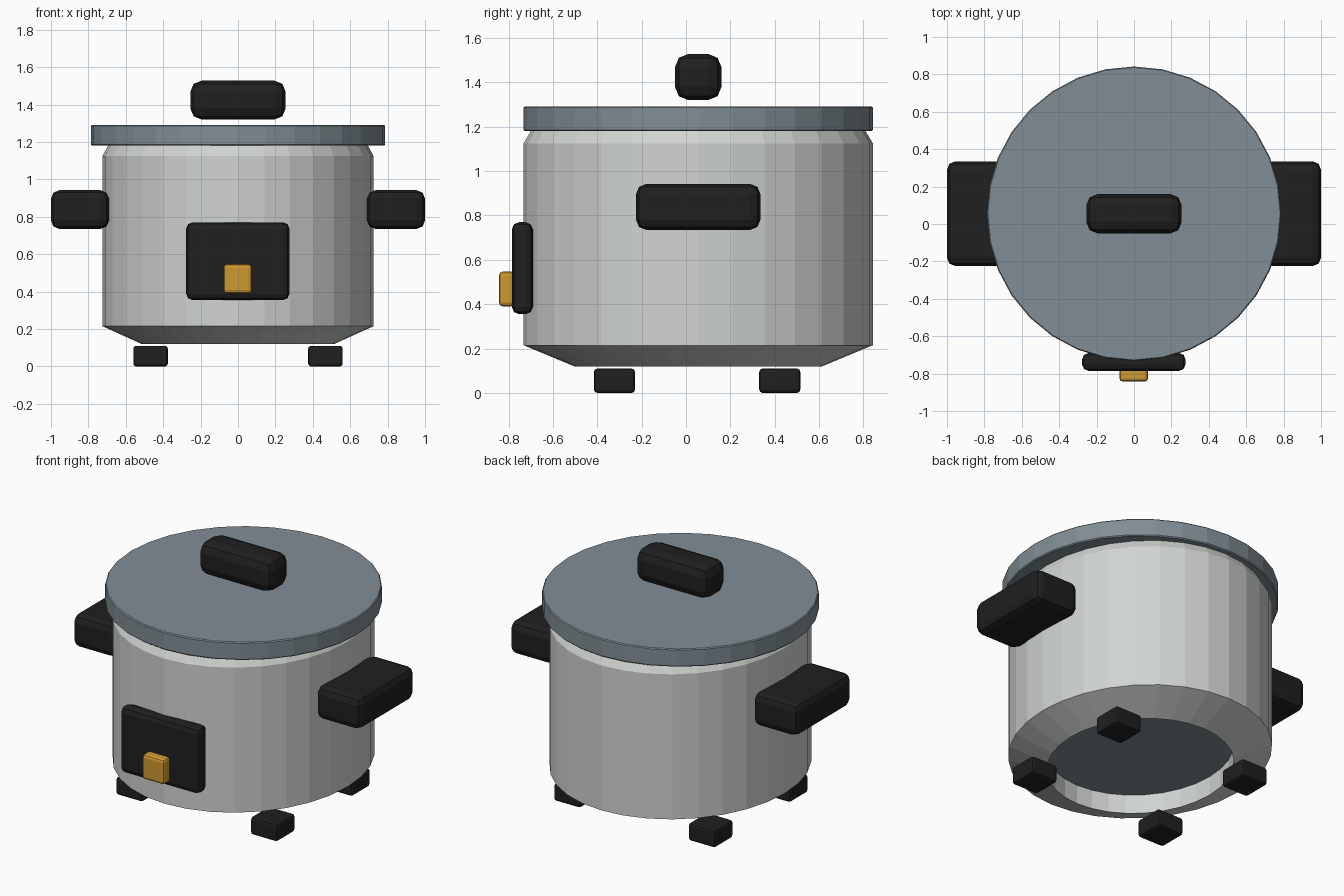
import bpy, bmesh, math

if "Cube" in bpy.data.objects:
    bpy.data.objects.remove(bpy.data.objects["Cube"])

CY = 0.055          # depth centre of the pot
RX, RY = 0.725, 0.787


def material(name, rgb):
    m = bpy.data.materials.new(name)
    m.diffuse_color = (*rgb, 1)
    m.use_nodes = True
    m.node_tree.nodes["Principled BSDF"].inputs["Base Color"].default_value = m.diffuse_color
    return m


STEEL = material("brushed steel", (0.63, 0.66, 0.63))
SLATE = material("slate blue", (0.22, 0.27, 0.30))
BLACK = material("black plastic", (0.014, 0.014, 0.014))
AMBER = material("amber", (0.62, 0.32, 0.03))


def add_object(name, bm, mat):
    bmesh.ops.recalc_face_normals(bm, faces=bm.faces)
    me = bpy.data.meshes.new(name)
    bm.to_mesh(me)
    bm.free()
    me.materials.append(mat)
    ob = bpy.data.objects.new(name, me)
    bpy.context.collection.objects.link(ob)
    return ob


def lathe(name, profile, mat, rx, ry, closed=False, segs=32):
    """Elliptical turned part; profile is (radius fraction, z)."""
    bm = bmesh.new()
    rings = []
    for r, z in profile:
        rings.append([bm.verts.new((r * rx * math.cos(2 * math.pi * i / segs),
                                    CY + r * ry * math.sin(2 * math.pi * i / segs), z))
                      for i in range(segs)])
    pairs = list(zip(rings, rings[1:]))
    if closed:
        pairs.append((rings[-1], rings[0]))
    else:
        bm.faces.new(rings[0])
        bm.faces.new(rings[-1])
    for a, b in pairs:
        for i in range(segs):
            j = (i + 1) % segs
            bm.faces.new((a[i], a[j], b[j], b[i]))
    return add_object(name, bm, mat)


def box(name, x, y, z, mat, bevel, segs=2):
    """Rounded box from its (min, max) extents."""
    bm = bmesh.new()
    bmesh.ops.create_cube(bm, size=1)
    for v in bm.verts:
        v.co = [lo + (c + 0.5) * (hi - lo) for c, (lo, hi) in zip(v.co, (x, y, z))]
    bmesh.ops.bevel(bm, geom=bm.edges[:], offset=bevel, segments=segs,
                    profile=0.5, affect='EDGES')
    return add_object(name, bm, mat)


# Hollow pot wall: sloped foot, straight side, chamfered shoulder, inner wall
lathe("pot_body", [(0.71, 0.12), (1, 0.215), (1, 1.125), (0.955, 1.185), (0.71, 1.185)],
      STEEL, RX, RY, closed=True)
# Inner floor seen through the open underside
lathe("inner_floor", [(0.715, 0.24), (0.715, 0.27)], SLATE, RX, RY)
# Lid with slightly eased rims
lathe("lid", [(0.993, 1.18), (1, 1.186), (1, 1.286), (0.993, 1.292)], SLATE, 0.787, 0.787)
box("lid_knob", (-0.255, 0.255), (-0.05, 0.16), (1.32, 1.528), BLACK, 0.06)

# Side handles and feet
for side, s in (("left", -1), ("right", 1)):
    box(f"{side}_handle", sorted((s * 0.69, s * 1.0)), (-0.225, 0.335), (0.735, 0.942),
        BLACK, 0.045)
    for end, y in (("front", (-0.415, -0.23)), ("back", (0.33, 0.515))):
        box(f"{end}_{side}_foot", sorted((s * 0.375, s * 0.56)), y, (0, 0.11), BLACK, 0.015)

# Control panel and switch
box("control_panel", (-0.277, 0.275), (-0.785, -0.69), (0.355, 0.77), BLACK, 0.033)
box("switch", (-0.078, 0.075), (-0.843, -0.77), (0.39, 0.547), AMBER, 0.018)
